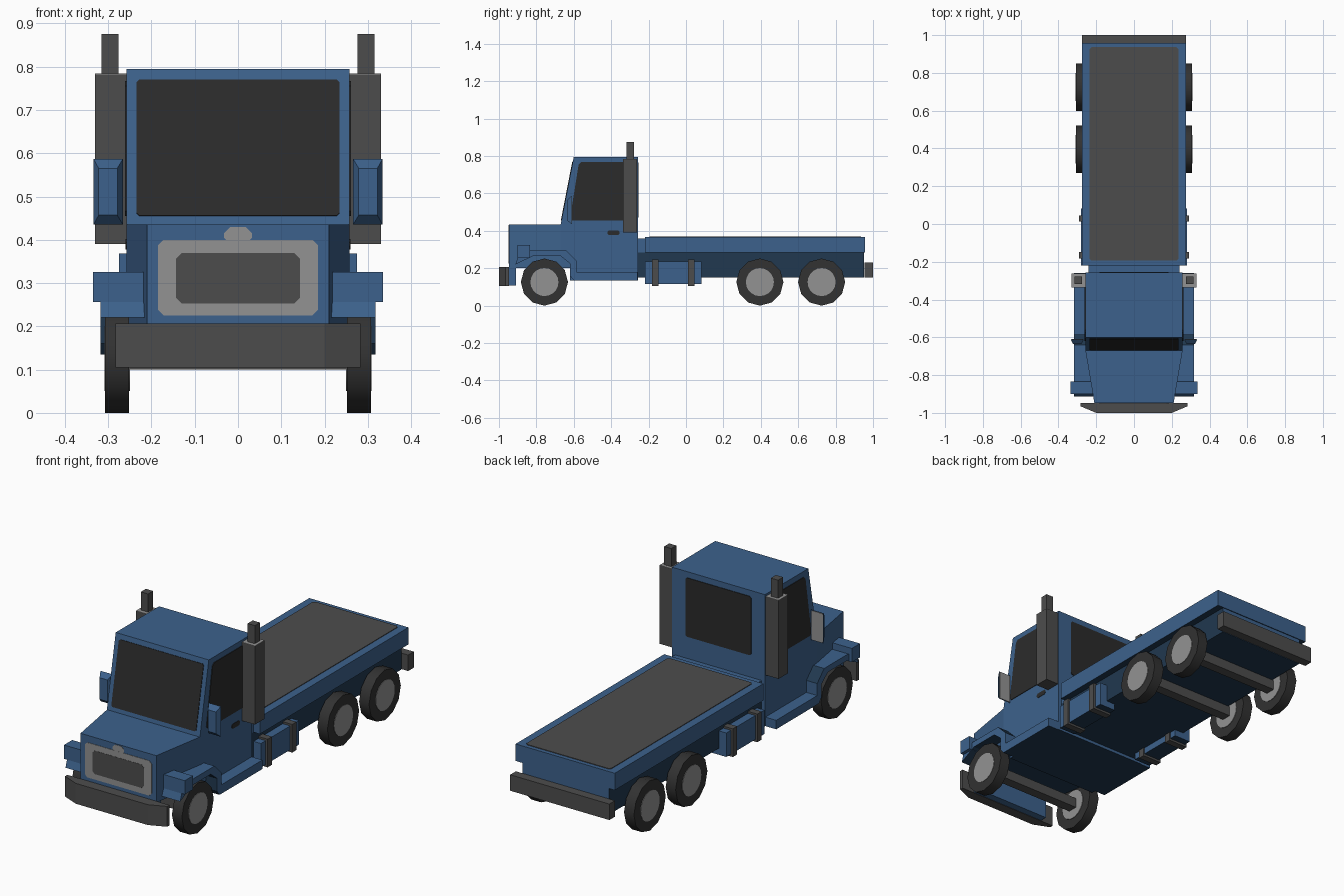
import bpy, bmesh, math
from mathutils import Vector

if "Cube" in bpy.data.objects:
    bpy.data.objects.remove(bpy.data.objects["Cube"])


def material(name, rgb):
    m = bpy.data.materials.new(name)
    m.diffuse_color = (*rgb, 1)
    m.use_nodes = True
    m.node_tree.nodes["Principled BSDF"].inputs["Base Color"].default_value = m.diffuse_color
    return m


BLUE = material("blue_paint", (0.046, 0.121, 0.262))
DARK = material("dark_blue", (0.015, 0.040, 0.080))
GREY = material("dark_grey", (0.073, 0.073, 0.073))
LIGHT = material("light_grey", (0.29, 0.29, 0.29))
GLASS = material("dark_glass", (0.024, 0.024, 0.024))
TYRE = material("tyre_black", (0.032, 0.032, 0.032))


def loft(name, a, b, mat):
    """Closed solid between two matching loops of 3D points."""
    bm = bmesh.new()
    va = [bm.verts.new(p) for p in a]
    vb = [bm.verts.new(p) for p in b]
    n = len(a)
    bm.faces.new(va)
    bm.faces.new(vb[::-1])
    for i in range(n):
        bm.faces.new((va[i], vb[i], vb[(i + 1) % n], va[(i + 1) % n]))
    bmesh.ops.recalc_face_normals(bm, faces=bm.faces)
    me = bpy.data.meshes.new(name)
    bm.to_mesh(me)
    bm.free()
    me.materials.append(mat)
    ob = bpy.data.objects.new(name, me)
    bpy.context.collection.objects.link(ob)
    return ob


def side_prism(name, yz, x0, x1, mat):
    return loft(name, [(x0, y, z) for y, z in yz], [(x1, y, z) for y, z in yz], mat)


def box(name, x, y, z, mat):
    yz = [(y[0], z[0]), (y[1], z[0]), (y[1], z[1]), (y[0], z[1])]
    return side_prism(name, yz, x[0], x[1], mat)


def plate(name, pts, direction, mat, cut=0.02, lift=0.003):
    """Thin plate with clipped corners, raised slightly from a surface."""
    pts = [Vector(p) for p in pts]
    loop = []
    for i, p in enumerate(pts):
        for q in (pts[i - 1], pts[(i + 1) % len(pts)]):
            loop.append(p + (q - p).normalized() * cut)
    d = Vector(direction).normalized()
    return loft(name, [p - d * 0.002 for p in loop], [p + d * lift for p in loop], mat)


def mirrored(ob):
    m = ob.modifiers.new("mirror", 'MIRROR')
    m.use_axis[0] = True
    return ob


def darken(ob, rule):
    """Second colour on the faces that match a rule."""
    ob.data.materials.append(DARK)
    for p in ob.data.polygons:
        if rule(p):
            p.material_index = 1
    return ob


def faces_down(p):
    return p.normal.z < -0.7


# cab, dark underneath
darken(side_prism("cab", [(-.62, .135), (-.257, .135), (-.257, .795), (-.60, .795), (-.67, .435),
                          (-.67, .20), (-.62, .20)], -.258, .258, BLUE),
       lambda p: faces_down(p) or (p.normal.y < -.9 and p.center.z < .2))


# tapered hood and lower front panel
def ring(y, w, z0, z1):
    return [(-w, y, z0), (w, y, z0), (w, y, z1), (-w, y, z1)]


darken(loft("hood", ring(-.665, .258, .20, .435), ring(-.947, .21, .20, .435), BLUE), faces_down)
box("front_panel", (-.21, .21), (-.947, -.91), (.107, .205), BLUE)


# windows
def screen(x, z):
    return (x, -.67 + .07 * (z - .435) / .36, z)


plate("windscreen", [screen(-.235, .455), screen(.235, .455), screen(.235, .77), screen(-.235, .77)],
      (0, -.36, .07), GLASS, .007)
plate("rear_window", [(-.182, -.257, .47), (.182, -.257, .47), (.182, -.257, .765), (-.182, -.257, .765)],
      (0, 1, 0), GLASS, .008)
mirrored(plate("side_window", [(.258, -.622, .455), (.258, -.325, .455), (.258, -.325, .767), (.258, -.572, .767)],
               (1, 0, 0), GLASS, .012))
mirrored(plate("door_handle", [(.258, -.42, .378), (.258, -.355, .378), (.258, -.355, .402), (.258, -.42, .402)],
               (1, 0, 0), GLASS, .008, .002))


# grille
def front_rect(w, z0, z1):
    return [(-w, -.947, z0), (w, -.947, z0), (w, -.947, z1), (-w, -.947, z1)]


plate("grille_surround", front_rect(.185, .225, .40), (0, -1, 0), LIGHT, .013, .002)
plate("grille_top_tab", front_rect(.032, .39, .43), (0, -1, 0), LIGHT, .014, .0015)
plate("grille", front_rect(.143, .253, .37), (0, -1, 0), GREY, .013, .003)

# front and rear bumpers
bump = [(-.283, -.947), (.283, -.947), (.283, -.965), (.20, -1.0), (-.20, -1.0), (-.283, -.965)]
loft("front_bumper", [(x, y, .105) for x, y in bump], [(x, y, .207) for x, y in bump], GREY)
box("rear_bumper", (-.275, .275), (.955, 1.0), (.15, .23), GREY)

# side steps, fender arches with dark lining, and front fender blocks
darken(mirrored(box("side_step", (.24, .318), (-.60, -.26), (.135, .18), BLUE)),
       lambda p: faces_down(p) or p.normal.y < -.9)
arch = [(-.60, .135), (-.585, .135), (-.585, .24), (-.64, .295), (-.83, .295), (-.90, .256), (-.912, .22),
        (-.85, .25), (-.82, .265), (-.67, .265), (-.62, .225), (-.62, .16)]
darken(mirrored(side_prism("fender", arch, .20, .318, BLUE)),
       lambda p: abs(p.normal.x) < .5 and p.center.z < .27 and p.center.y < -.59
       and not (p.center.y < -.9 and p.normal.y < -.5))
mirrored(box("fender_block", (.20, .335), (-.90, -.835), (.256, .325), BLUE))

# wing mirrors with bevelled shell and pale glass
mirrored(loft("mirror_shell",
              [(.266, -.612, .435), (.334, -.612, .435), (.334, -.612, .587), (.266, -.612, .587)],
              [(.279, -.636, .457), (.322, -.636, .457), (.322, -.636, .565), (.279, -.636, .565)], BLUE))
mirrored(plate("mirror_glass", [(.27, -.612, .438), (.332, -.612, .438), (.332, -.612, .584), (.27, -.612, .584)],
               (0, 1, 0), LIGHT, .004))

# exhaust stacks with pale top caps
mirrored(box("exhaust_stack", (.256, .33), (-.337, -.262), (.39, .782), GREY))
mirrored(box("exhaust_cap", (.256, .33), (-.337, -.262), (.782, .784), LIGHT))
mirrored(box("exhaust_pipe", (.276, .316), (-.318, -.278), (.78, .875), GREY))

# flat bed: upper rail, inset dark chassis with blue tail, deck and neck
darken(box("bed_rail", (-.275, .275), (-.22, .957), (.283, .368), BLUE), faces_down)
darken(box("bed_chassis", (-.24, .24), (-.26, .953), (.15, .284), BLUE), lambda p: p.normal.y < .9)
box("bed_neck", (-.24, .24), (-.26, -.215), (.283, .36), BLUE)
plate("bed_deck", [(-.235, -.194, .368), (.235, -.194, .368), (.235, .936, .368), (-.235, .936, .368)],
      (0, 0, 1), GREY, .01)

# fuel tanks with straps
darken(mirrored(box("fuel_tank", (.19, .281), (-.22, .082), (.117, .237), BLUE)), faces_down)
for y in (-.165, .029):
    mirrored(box("tank_strap", (.185, .292), (y - .017, y + .017), (.106, .247), GREY))


# wheels and axles
def disc(name, y, r, x0, x1, mat, n=12):
    yz = [(y + r * math.cos(2 * math.pi * i / n), .126 + r * math.sin(2 * math.pi * i / n)) for i in range(n)]
    ob = side_prism(name, yz, x0, x1, mat)
    for p in ob.data.polygons:
        p.use_smooth = len(p.vertices) == 4
    ob.data.set_sharp_from_angle(angle=math.radians(40))
    return mirrored(ob)


for y in (-.757, .395, .725):
    disc("wheel_tyre", y, .126, .252, .307, TYRE)
    disc("wheel_hub", y, .075, .249, .309, LIGHT, 20)
    box("axle", (-.255, .255), (y - .025, y + .025), (.10, .15), GREY)
